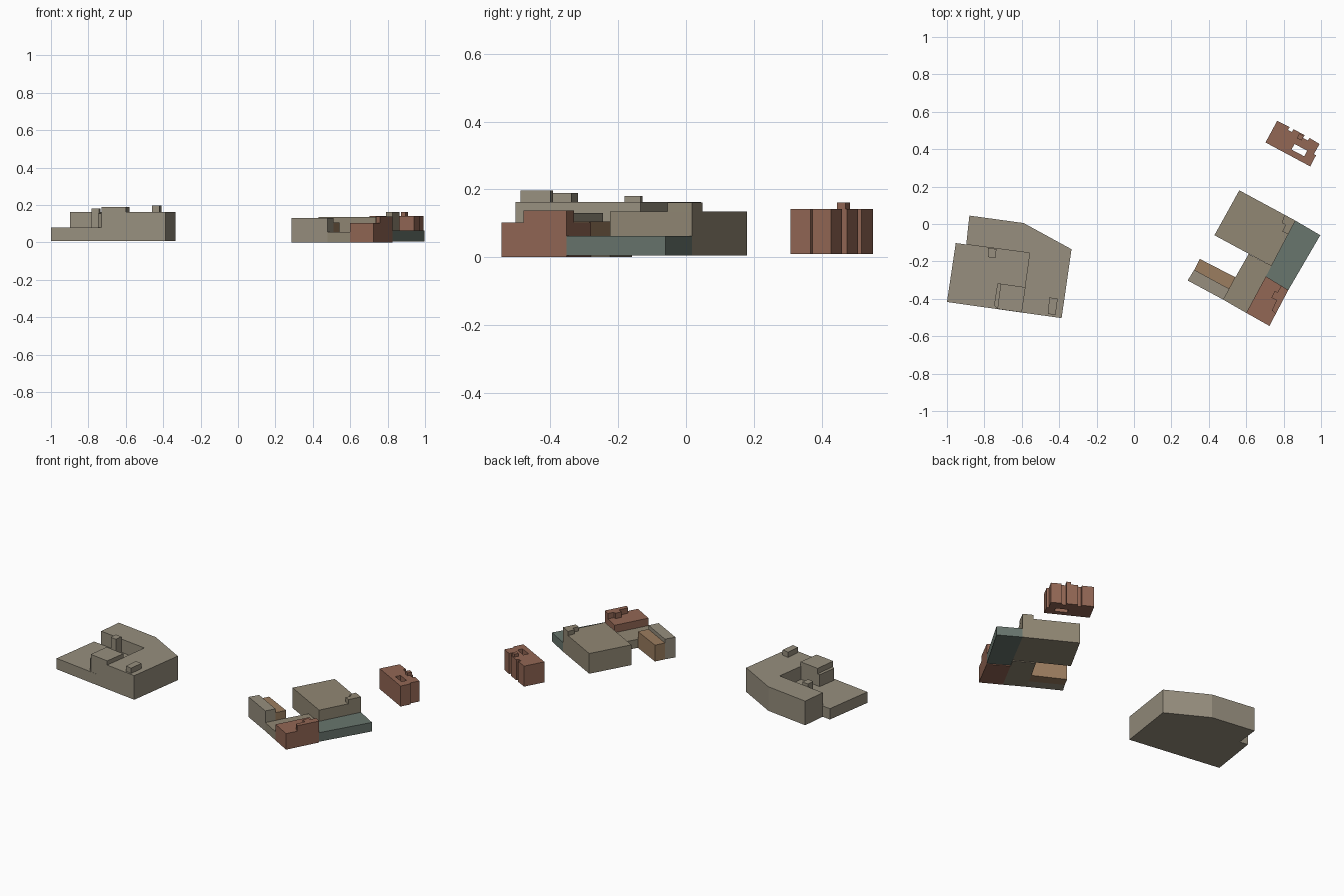
import bpy, bmesh

def material(name, rgb):
    m = bpy.data.materials.new(name)
    m.diffuse_color = (*rgb, 1)
    return m

STONE = material("stone", (0.31, 0.275, 0.21))
TAN = material("tan", (0.285, 0.245, 0.175))
TEAL = material("teal", (0.14, 0.18, 0.155))
BRICK = material("brick", (0.29, 0.135, 0.09))
OCHRE = material("ochre", (0.33, 0.205, 0.115))

def prism(name, z0, z1, mat, *loops):
    """Extrude a footprint (first loop) with optional holes (other loops)."""
    bm = bmesh.new()
    edges = []
    for loop in loops:
        vs = [bm.verts.new((x, y, z0)) for x, y in loop]
        edges += [bm.edges.new((vs[i - 1], vs[i])) for i in range(len(vs))]
    bmesh.ops.triangle_fill(bm, edges=edges, use_beauty=True)
    ext = bmesh.ops.extrude_face_region(bm, geom=bm.faces[:], use_keep_orig=True)
    for v in ext["geom"]:
        if isinstance(v, bmesh.types.BMVert):
            v.co.z = z1
    bmesh.ops.recalc_face_normals(bm, faces=bm.faces[:])
    me = bpy.data.meshes.new(name)
    bm.to_mesh(me)
    bm.free()
    me.materials.append(mat)
    ob = bpy.data.objects.new(name, me)
    bpy.context.collection.objects.link(ob)
    return ob

# West block: tall L-shape wrapping a low wing
prism("west_main", 0.008, 0.163, STONE,
      [(-0.88, 0.045), (-0.59, 0.005), (-0.334, -0.135), (-0.387, -0.503),
       (-0.603, -0.473), (-0.558, -0.155), (-0.897, -0.11)])
prism("west_low_wing", 0.008, 0.078, STONE,
      [(-0.953, -0.102), (-0.558, -0.155), (-0.603, -0.473), (-1.0, -0.417)])
prism("west_penthouse", 0.078, 0.19, STONE,
      [(-0.713, -0.319), (-0.58, -0.338), (-0.6, -0.473), (-0.73, -0.454)])
prism("west_penthouse_ledge", 0.078, 0.155, STONE,
      [(-0.73, -0.317), (-0.713, -0.319), (-0.73, -0.454), (-0.748, -0.436)])
prism("west_stair_tower", 0.078, 0.18, STONE,
      [(-0.78, -0.128), (-0.735, -0.134), (-0.742, -0.182), (-0.782, -0.177)])
prism("west_roof_box", 0.163, 0.197, STONE,
      [(-0.453, -0.392), (-0.408, -0.4), (-0.42, -0.488), (-0.46, -0.48)])

# East complex
prism("east_hall", 0.005, 0.135, TAN,
      [(0.563, 0.18), (0.863, 0.018), (0.735, -0.225), (0.43, -0.06)])
prism("east_hall_roof_box", 0.135, 0.162, TAN,
      [(0.805, 0.049), (0.863, 0.018), (0.825, -0.055), (0.792, -0.04),
       (0.81, -0.005), (0.79, 0.006)])
prism("east_terrace", 0.005, 0.063, TEAL,
      [(0.863, 0.018), (0.996, -0.06), (0.825, -0.353), (0.705, -0.28)])
prism("east_link", 0.0, 0.055, TAN,
      [(0.613, -0.16), (0.735, -0.225), (0.705, -0.28), (0.6, -0.475),
       (0.478, -0.405), (0.51, -0.347), (0.542, -0.285)])
prism("east_wing_outer", 0.0, 0.13, STONE,
      [(0.287, -0.302), (0.322, -0.245), (0.51, -0.347), (0.478, -0.405)])
prism("east_wing_inner", 0.0, 0.105, OCHRE,
      [(0.322, -0.245), (0.352, -0.187), (0.542, -0.285), (0.51, -0.347)])
prism("brick_corner", 0.0, 0.103, BRICK,
      [(0.705, -0.28), (0.825, -0.353), (0.724, -0.545), (0.6, -0.475)])
prism("brick_corner_upper", 0.103, 0.138, BRICK,
      [(0.787, -0.33), (0.768, -0.365), (0.753, -0.357), (0.735, -0.394),
       (0.762, -0.408), (0.737, -0.462), (0.758, -0.48), (0.825, -0.353)])

# Detached brick house with notched walls and a light well
prism("brick_house", 0.01, 0.142, BRICK,
      [(0.766, 0.552), (0.832, 0.518), (0.824, 0.503), (0.845, 0.492),
       (0.853, 0.507), (0.912, 0.475), (0.904, 0.46), (0.93, 0.446),
       (0.938, 0.46), (0.992, 0.428), (0.962, 0.374), (0.973, 0.367),
       (0.942, 0.308), (0.703, 0.436)],
      [(0.858, 0.428), (0.926, 0.392), (0.91, 0.362), (0.842, 0.398)])
prism("brick_house_chimney", 0.142, 0.161, BRICK,
      [(0.884, 0.484), (0.908, 0.471), (0.895, 0.446), (0.871, 0.459)])
